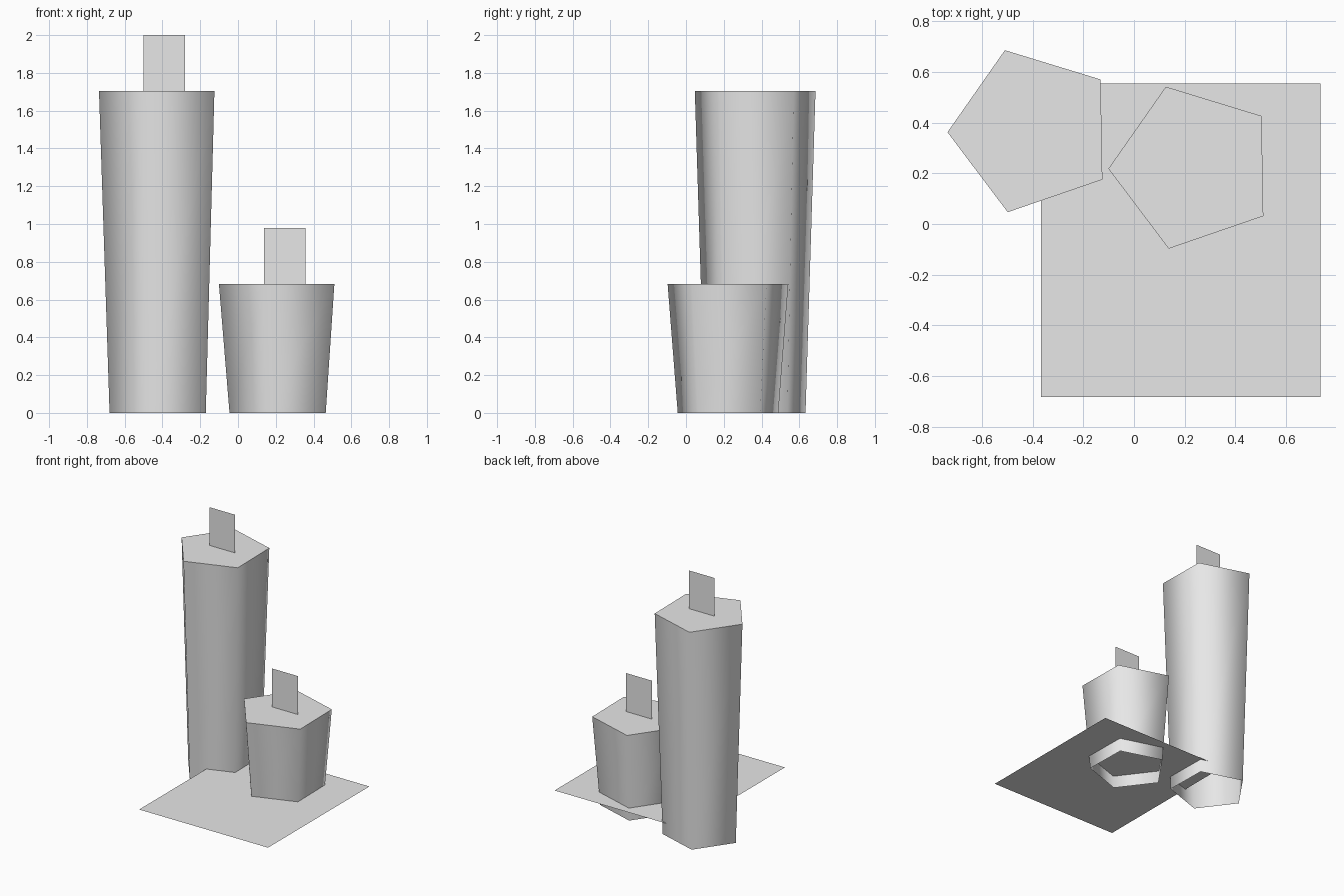
import bpy
import bmesh
from math import radians, sin, cos

cube = bpy.data.objects.get("Cube")
if cube:
    bpy.data.objects.remove(cube, do_unlink=True)

# One plain grey for everything
grey = bpy.data.materials.new("light_grey")
grey.use_nodes = True
colour = (0.8, 0.8, 0.8, 1)
grey.diffuse_color = colour
grey.node_tree.nodes["Principled BSDF"].inputs["Base Color"].default_value = colour


def add_object(name, bm):
    mesh = bpy.data.meshes.new(name)
    bm.to_mesh(mesh)
    bm.free()
    mesh.materials.append(grey)
    obj = bpy.data.objects.new(name, mesh)
    bpy.context.collection.objects.link(obj)
    return obj


def sheet(name, corners):
    bm = bmesh.new()
    bm.faces.new([bm.verts.new(c) for c in corners])
    add_object(name, bm)


def candle(name, x, y, height, sides=5, bottom=0.28, top=0.336):
    # Flared five-sided tube, open below, with a flat cap and sharp rim
    bm = bmesh.new()
    angles = [radians(37 + 360 * i / sides) for i in range(sides)]
    low, high = [[bm.verts.new((x + r * cos(a), y + r * sin(a), z)) for a in angles]
                 for r, z in ((bottom, 0), (top, height))]
    for i in range(sides):
        j = (i + 1) % sides
        bm.faces.new((low[i], low[j], high[j], high[i])).smooth = True
    cap = bm.faces.new(high)
    for edge in cap.edges:
        edge.smooth = False
    add_object(name, bm)


def wick(name, x, y, base, top, half=0.11):
    sheet(name, [(x - half, y, base), (x + half, y, base),
                 (x + half, y, top), (x - half, y, top)])


# Candles and their flat wicks
candle("tall_candle", -0.4, 0.368, 1.705)
wick("tall_wick", -0.39, 0.366, 1.705, 2.0)
candle("short_candle", 0.235, 0.224, 0.683)
wick("short_wick", 0.248, 0.22, 0.683, 0.98)

# Thin base sheet passing through the candles
sheet("base_sheet", [(-0.367, -0.683, 0.1), (0.735, -0.683, 0.1),
                     (0.735, 0.555, 0.1), (-0.367, 0.555, 0.1)])
